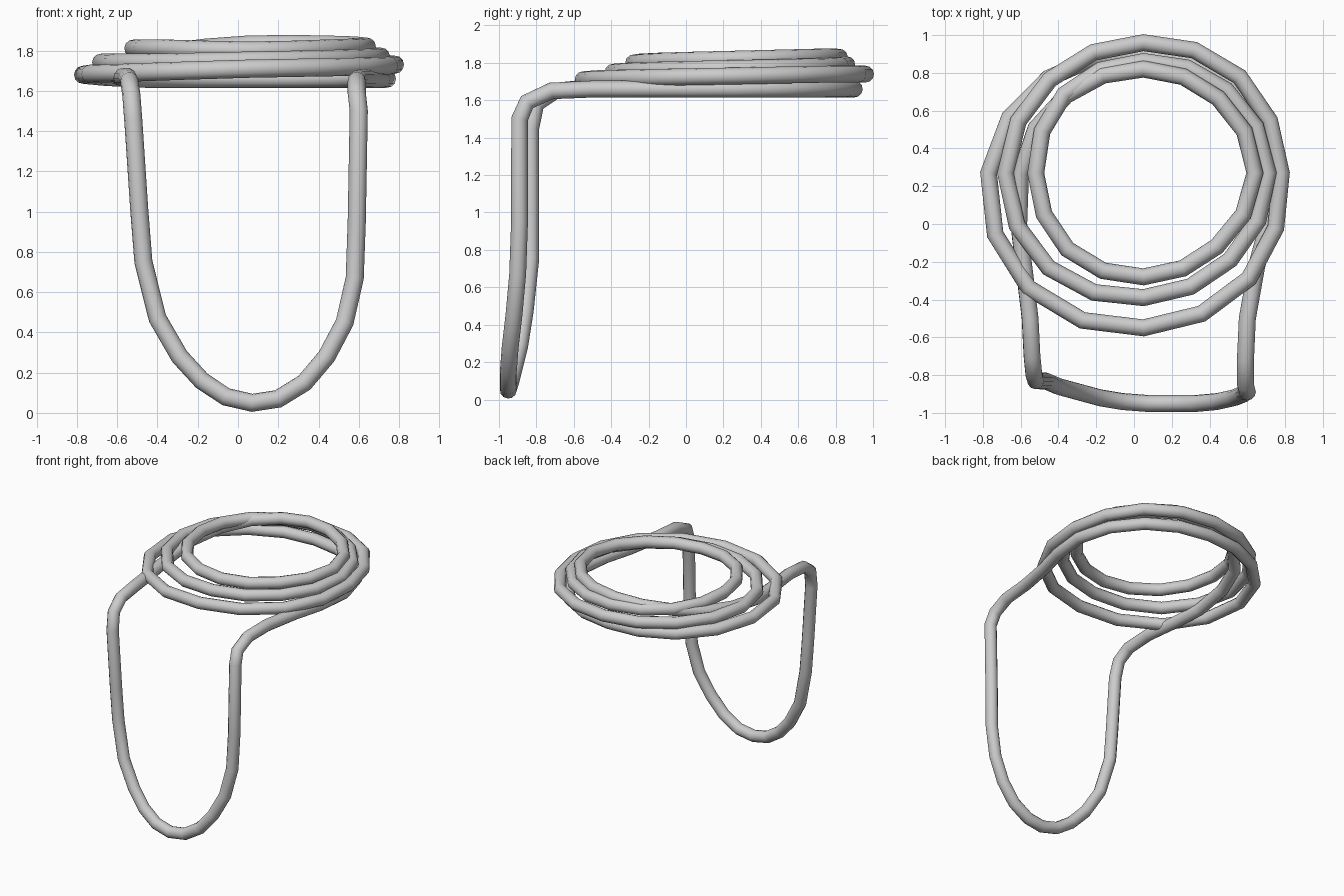
import bpy
import math
from mathutils import Vector

if "Cube" in bpy.data.objects:
    bpy.data.objects.remove(bpy.data.objects["Cube"])

ROPE_RADIUS = 0.045
CENTRE = Vector((0.05, 0.27, 0))

grey = bpy.data.materials.new("rope_grey")
grey.use_nodes = True
colour = (0.6, 0.6, 0.6, 1)
grey.diffuse_color = colour
grey.node_tree.nodes["Principled BSDF"].inputs["Base Color"].default_value = colour


def densify(values):
    """Insert a smooth midpoint between each pair of values."""
    result = []
    last = len(values) - 1
    for i in range(last):
        a, b = values[max(i - 1, 0)], values[i]
        c, d = values[i + 1], values[min(i + 2, last)]
        result += [b, (9 * (b + c) - a - d) / 16]
    return result + [values[last]]


def rope(name, points):
    """Sweep a round closed tube along straight segments."""
    curve = bpy.data.curves.new(name, "CURVE")
    curve.dimensions = "3D"
    curve.bevel_depth = ROPE_RADIUS
    curve.bevel_resolution = 4
    spline = curve.splines.new("POLY")
    spline.points.add(len(points) - 1)
    for target, p in zip(spline.points, points):
        target.co = (*p, 1)
    spline.use_cyclic_u = True
    obj = bpy.data.objects.new(name, curve)
    bpy.context.collection.objects.link(obj)
    curve.materials.append(grey)
    bpy.ops.object.select_all(action="DESELECT")
    obj.select_set(True)
    bpy.context.view_layer.objects.active = obj
    bpy.ops.object.convert(target="MESH")
    bpy.ops.object.shade_smooth_by_angle(angle=math.radians(50))
    return obj


# Rope coil: distance from the centre and height at each eighth of a turn
radii = [0.69, 0.65, 0.63, 0.71, 0.82, 0.86, 0.82, 0.79,
         0.73, 0.72, 0.69, 0.70, 0.73, 0.71, 0.66, 0.65,
         0.66, 0.62, 0.59, 0.59, 0.57, 0.57, 0.55, 0.55,
         0.59, 0.56, 0.55, 0.58, 0.65]
heights = [1.66, 1.66, 1.66, 1.66, 1.68, 1.69, 1.71, 1.72,
           1.73, 1.74, 1.74, 1.74, 1.74, 1.74, 1.75, 1.76,
           1.77, 1.78, 1.79, 1.80, 1.81, 1.81, 1.80, 1.81,
           1.82, 1.83, 1.83, 1.79, 1.72]
coil = []
for i, (r, z) in enumerate(zip(densify(radii), densify(heights))):
    angle = i * math.pi / 8
    coil.append(CENTRE + Vector((r * math.cos(angle), r * math.sin(angle), z)))

# Hanging loop: out from the coil, down, round and back up
hanging = [
    (-0.61, 0, 1.68), (-0.58, -0.25, 1.67), (-0.55, -0.5, 1.67),
    (-0.54, -0.7, 1.65), (-0.53, -0.8, 1.58), (-0.52, -0.83, 1.45),
    (-0.49, -0.83, 1), (-0.47, -0.83, 0.75), (-0.4, -0.86, 0.47),
    (-0.29, -0.89, 0.28), (-0.18, -0.92, 0.16), (-0.06, -0.94, 0.08),
    (0.07, -0.95, 0.05), (0.2, -0.95, 0.07), (0.33, -0.95, 0.15),
    (0.44, -0.94, 0.28), (0.53, -0.92, 0.45), (0.58, -0.9, 0.67),
    (0.59, -0.89, 0.95), (0.6, -0.89, 1.5), (0.59, -0.85, 1.59),
    (0.59, -0.72, 1.65), (0.6, -0.5, 1.66), (0.65, -0.22, 1.66),
    (0.71, 0, 1.66)]

rope("coiled_rope", coil + [Vector(p) for p in hanging])
